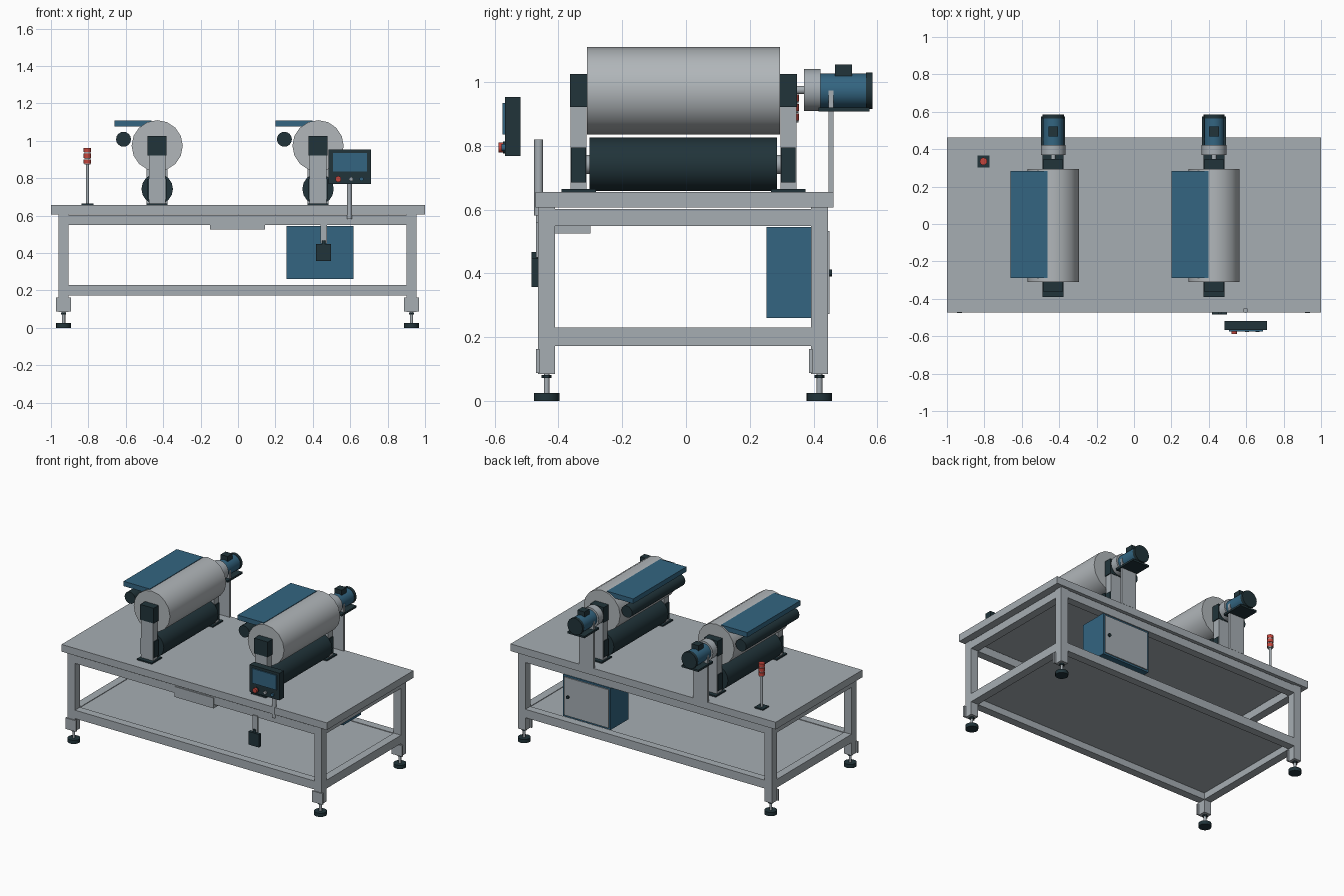
import bpy, math
from mathutils import Vector

if "Cube" in bpy.data.objects:
    bpy.data.objects.remove(bpy.data.objects["Cube"])


def material(name, rgb):
    m = bpy.data.materials.new(name)
    m.diffuse_color = (*rgb, 1)
    m.use_nodes = True
    m.node_tree.nodes["Principled BSDF"].inputs["Base Color"].default_value = m.diffuse_color
    return m


GREY = material("steel grey", (0.38, 0.42, 0.45))
ROLL = material("roller steel", (0.44, 0.47, 0.49))
BLUE = material("machine blue", (0.033, 0.13, 0.22))
DARK = material("dark slate", (0.015, 0.034, 0.042))
RED = material("signal red", (0.55, 0.06, 0.045))


def box(name, x, y, z, mat):
    """Box given by its (min, max) range on each axis."""
    bpy.ops.mesh.primitive_cube_add(size=1)
    o = bpy.context.object
    o.name = name
    lo, hi = Vector((x[0], y[0], z[0])), Vector((x[1], y[1], z[1]))
    mid, size = (lo + hi) / 2, hi - lo
    for v in o.data.vertices:
        v.co = Vector(a * b for a, b in zip(v.co, size)) + mid
    o.data.materials.append(mat)
    return o


def rod(name, axis, a, b, span, r, mat, sides=16):
    """Cylinder along y (a, b = x, z) or along z (a, b = x, y)."""
    mid, length = (span[0] + span[1]) / 2, span[1] - span[0]
    loc = (a, mid, b) if axis == "y" else (a, b, mid)
    rot = (math.pi / 2, 0, 0) if axis == "y" else (0, 0, 0)
    bpy.ops.mesh.primitive_cylinder_add(vertices=sides, radius=r, depth=length,
                                        location=loc, rotation=rot)
    o = bpy.context.object
    o.name = name
    o.data.materials.append(mat)
    bpy.ops.object.shade_smooth_by_angle(angle=math.radians(35))
    return o


# Table top and lower shelf
box("table_top", (-1, 1), (-0.472, 0.462), (0.607, 0.656), GREY)
box("lower_shelf", (-0.93, 0.93), (-0.43, 0.415), (0.218, 0.226), GREY)

# Legs with levelling feet
LEG_X = ((-0.96, -0.905), (0.9, 0.955))
LEG_Y = ((-0.464, -0.41), (0.392, 0.445))
for x in LEG_X:
    for y in LEG_Y:
        cx, cy = sum(x) / 2, sum(y) / 2
        box("leg", x, y, (0.085, 0.608), GREY)
        box("leg_bracket", (cx - 0.04, cx + 0.04), (y[0] - 0.007, y[0] + 0.004),
            (0.088, 0.163), GREY)
        rod("foot_stud", "z", cx, cy, (0.02, 0.09), 0.009, GREY)
        rod("foot_nut", "z", cx, cy, (0.072, 0.082), 0.016, DARK, 6)
        rod("foot_pad", "z", cx, cy, (0, 0.025), 0.04, DARK)

# Frame rails
for z in ((0.549, 0.602), (0.173, 0.23)):
    for y in LEG_Y:
        box("long_rail", (-0.905, 0.9), y, z, GREY)
    for x in LEG_X:
        box("end_rail", x, (-0.41, 0.392), z, GREY)

# Two identical roller stations
for cx in (-0.432, 0.428):
    rod("main_roller", "y", cx, 0.973, (-0.311, 0.294), 0.137, ROLL)
    rod("lower_roller", "y", cx, 0.742, (-0.302, 0.285), 0.084, DARK)
    rod("guide_roller", "y", cx - 0.18, 1.008, (-0.29, 0.283), 0.04, DARK)
    box("feed_plate", (cx - 0.228, cx - 0.03), (-0.29, 0.283), (1.075, 1.108), BLUE)
    # Bearing posts at both ends
    for y0, y1, outer in ((-0.362, -0.312, -1), (0.296, 0.346, 1)):
        box("bearing_post", (cx - 0.045, cx + 0.045), (y0, y1), (0.66, 0.93), GREY)
        box("upper_bearing", (cx - 0.051, cx + 0.051), (y0 - 0.002, y1 + 0.002),
            (0.922, 1.026), DARK)
        box("lower_bearing", (cx - 0.051, cx + 0.051), (y0 + 0.002, y1 - 0.002),
            (0.685, 0.795), DARK)
        mid = (y0 + y1) / 2
        box("post_base", (cx - 0.056, cx + 0.056), (mid - 0.054, mid + 0.054),
            (0.655, 0.665), DARK)
    rod("lower_shaft", "y", cx, 0.742, (-0.34, 0.33), 0.03, GREY)
    # Drive motor
    rod("drive_shaft", "y", cx, 0.975, (0.28, 0.38), 0.013, GREY)
    rod("gearbox", "y", cx, 0.975, (0.37, 0.422), 0.066, GREY)
    rod("motor_body", "y", cx, 0.973, (0.42, 0.57), 0.054, BLUE)
    rod("motor_cap", "y", cx, 0.973, (0.565, 0.585), 0.057, DARK)
    box("motor_terminal_box", (cx - 0.026, cx + 0.026), (0.467, 0.52),
        (1.01, 1.055), DARK)
    box("motor_shelf", (cx - 0.064, cx + 0.064), (0.415, 0.575), (0.907, 0.92), DARK)
    box("motor_support", (cx - 0.056, cx + 0.056), (0.447, 0.463), (0.656, 0.974), GREY)

# Signal tower
box("signal_base", (-0.837, -0.773), (0.303, 0.367), (0.655, 0.664), DARK)
rod("signal_pole", "z", -0.805, 0.335, (0.66, 0.88), 0.008, GREY)
for i in range(3):
    z = 0.873 + i * 0.03
    rod("signal_ring", "z", -0.805, 0.335, (z, z + 0.008), 0.017, GREY)
    rod("signal_lamp", "z", -0.805, 0.335, (z + 0.006, z + 0.028), 0.02, RED)

# Control console
rod("console_pole", "z", 0.596, -0.462, (0.582, 0.82), 0.014, GREY)
box("console_box", (0.485, 0.71), (-0.568, -0.519), (0.768, 0.953), DARK)
box("console_screen", (0.507, 0.69), (-0.575, -0.567), (0.835, 0.935), BLUE)
rod("stop_button_collar", "y", 0.536, 0.795, (-0.574, -0.567), 0.019, DARK)
rod("stop_button", "y", 0.536, 0.795, (-0.588, -0.57), 0.016, RED)
rod("start_button", "y", 0.605, 0.795, (-0.578, -0.567), 0.011, GREY)
rod("mode_knob", "y", 0.66, 0.795, (-0.578, -0.567), 0.011, BLUE)

# Front drawer and hanging foot switch
box("drawer", (-0.15, 0.145), (-0.47, -0.3), (0.525, 0.596), GREY)
box("switch_hanger", (0.44, 0.477), (-0.471, -0.462), (0.45, 0.56), GREY)
rod("switch_gland", "z", 0.458, -0.474, (0.44, 0.467), 0.01, DARK)
box("switch_box", (0.417, 0.497), (-0.485, -0.464), (0.358, 0.447), DARK)

# Electrical cabinet with rear door
box("cabinet", (0.258, 0.617), (0.252, 0.443), (0.26, 0.545), BLUE)
box("cabinet_door", (0.27, 0.605), (0.44, 0.45), (0.272, 0.533), GREY)
rod("door_knob", "y", 0.575, 0.402, (0.448, 0.458), 0.011, DARK)
